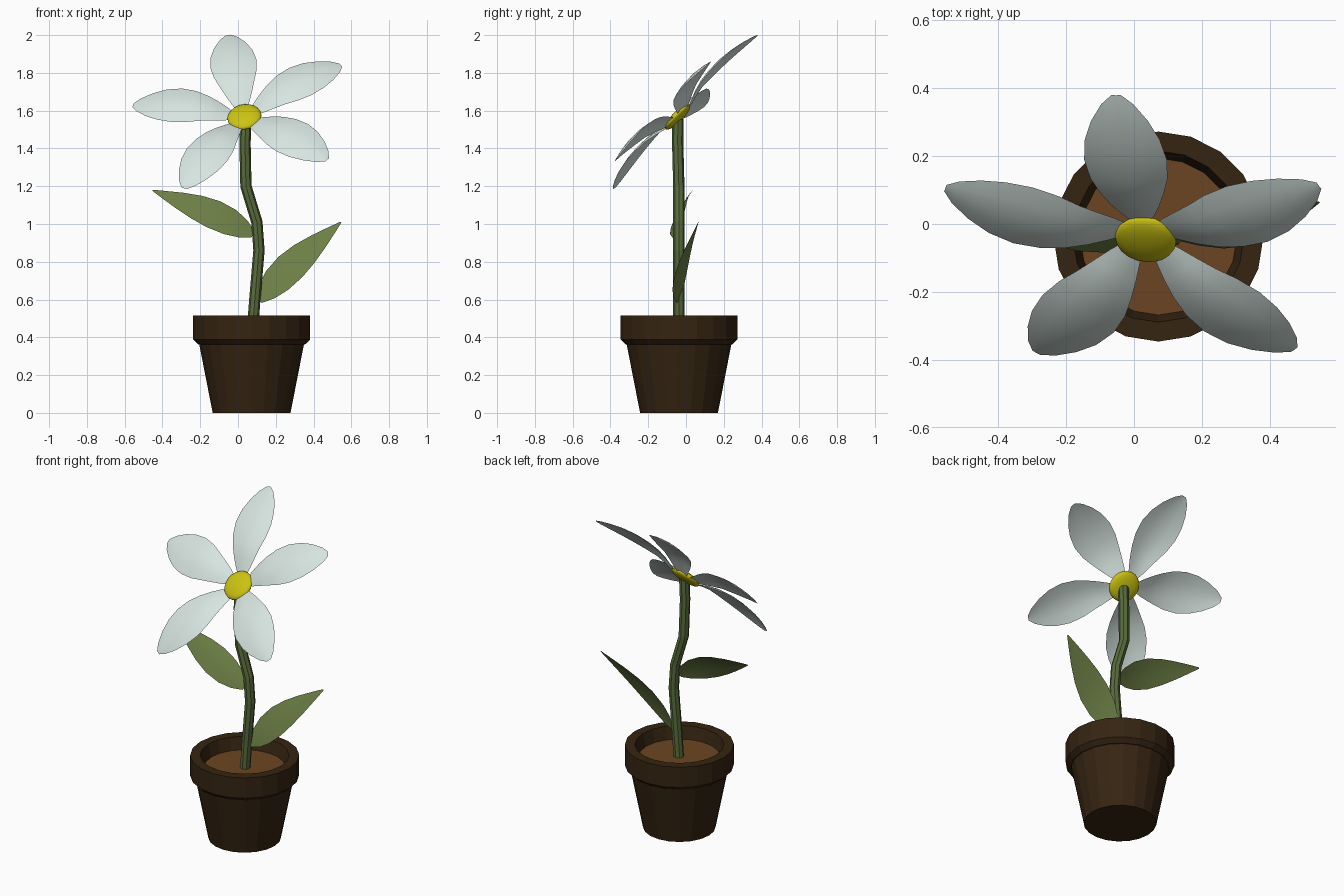
import bpy, bmesh, math
from mathutils import Vector, Matrix

if "Cube" in bpy.data.objects:
    bpy.data.objects.remove(bpy.data.objects["Cube"])


def material(name, rgb):
    m = bpy.data.materials.new(name)
    m.diffuse_color = (*rgb, 1)
    m.use_nodes = True
    m.node_tree.nodes["Principled BSDF"].inputs["Base Color"].default_value = m.diffuse_color
    return m


POT = material("pot_brown", (0.036, 0.018, 0.006))
SOIL = material("soil_brown", (0.15, 0.06, 0.016))
STEM = material("stem_green", (0.1, 0.15, 0.045))
LEAF = material("leaf_green", (0.15, 0.21, 0.06))
PETAL = material("petal_white", (0.68, 0.78, 0.74))
YELLOW = material("centre_yellow", (0.6, 0.55, 0.006))


def add_object(name, bm, mat, smooth=False, fix_normals=True):
    if fix_normals:
        bmesh.ops.recalc_face_normals(bm, faces=bm.faces)
    for f in bm.faces:
        f.smooth = smooth
    me = bpy.data.meshes.new(name)
    bm.to_mesh(me)
    bm.free()
    me.materials.append(mat)
    ob = bpy.data.objects.new(name, me)
    bpy.context.collection.objects.link(ob)
    return ob


def lathe(name, profile, centre, mat, sides=20):
    bm = bmesh.new()
    vs = [bm.verts.new((r, 0, z)) for r, z in profile]
    es = [bm.edges.new(p) for p in zip(vs, vs[1:])]
    bmesh.ops.spin(bm, geom=vs + es, cent=(0, 0, 0), axis=(0, 0, 1),
                   angle=math.tau, steps=sides, use_duplicate=False)
    bmesh.ops.remove_doubles(bm, verts=bm.verts, dist=1e-4)
    ob = add_object(name, bm, mat)
    ob.location = centre
    return ob


def blade(name, origin, axis, normal, stations, mat):
    """Thin curved blade; each station is (distance, half width, centre height, edge height)."""
    axis = axis.normalized()
    side = normal.cross(axis).normalized()
    normal = axis.cross(side)
    bm = bmesh.new()
    rows = []
    for d, w, h, e in stations:
        row = []
        for s in (-1, -0.5, 0, 0.5, 1):
            height = h + (e - h) * s * s
            row.append(bm.verts.new(origin + axis * d + side * (w * s) + normal * height))
        rows.append(row)
    for a, b in zip(rows, rows[1:]):
        for i in range(4):
            bm.faces.new((a[i], b[i], b[i + 1], a[i + 1]))
    bm.normal_update()
    if sum((f.normal for f in bm.faces), Vector()).dot(normal) < 0:
        bmesh.ops.reverse_faces(bm, faces=bm.faces)
    return add_object(name, bm, mat, smooth=True, fix_normals=False)


# Pot with a stepped rim, and the soil inside it
base = (0.072, -0.037, 0)
lathe("pot", [(0, 0), (0.206, 0), (0.277, 0.362), (0.285, 0.364), (0.309, 0.388),
              (0.309, 0.515), (0.252, 0.515), (0.228, 0.43), (0, 0.42)], base, POT)
lathe("soil", [(0, 0.44), (0.231, 0.44)], base, SOIL)

# Bent stem, an eight-sided tube
path = [(0.076, -0.038, 0.43), (0.089, -0.038, 0.6), (0.111, -0.038, 0.86),
        (0.1, -0.038, 1.01), (0.042, -0.038, 1.2), (0.037, -0.044, 1.43),
        (0.042, -0.043, 1.555)]
bm = bmesh.new()
rings = []
for i, p in enumerate(path):
    d = Vector(path[min(i + 1, len(path) - 1)]) - Vector(path[max(i - 1, 0)])
    rot = Vector((0, 0, 1)).rotation_difference(d)
    rings.append([bm.verts.new(Vector(p) + rot @ Vector((0.03 * math.cos(k * math.tau / 8),
                 0.03 * math.sin(k * math.tau / 8), 0))) for k in range(8)])
for a, b in zip(rings, rings[1:]):
    for k in range(8):
        bm.faces.new((a[k], a[k - 1], b[k - 1], b[k]))
bm.faces.new(rings[0])
bm.faces.new(rings[-1])
add_object("stem", bm, STEM)

# Two leaves, lower edge turned forward, bowed towards the front
leaf_shape = [(0, 0.022, 0.0, 0.0), (0.06, 0.06, 0.014, 0.01), (0.14, 0.086, 0.028, 0.022),
              (0.24, 0.093, 0.034, 0.028), (0.34, 0.08, 0.03, 0.026), (0.44, 0.055, 0.021, 0.018),
              (0.53, 0.027, 0.01, 0.008), (0.6, 0.004, 0.0, 0.0)]
for name, root, tip, facing in (
        ("right_leaf", (0.11, -0.038, 0.595), (0.545, 0.065, 1.01), (-0.32, -0.89, 0.32)),
        ("left_leaf", (0.08, -0.045, 0.945), (-0.452, 0.035, 1.178), (0.2, -0.88, 0.44))):
    root, tip = Vector(root), Vector(tip)
    k = (tip - root).length / 0.6
    shape = [(d * k, w * (0.95 if k < 1 else 1), h, e) for d, w, h, e in leaf_shape]
    blade(name, root, tip - root, Vector(facing), shape, LEAF)

# Flower frame: facing up and to the front
n = Vector((-0.13, -0.705, 0.697)).normalized()
e1 = (Vector((1, 0, 0)) - n * n.x).normalized()
e2 = n.cross(e1)
hub = Vector((0.025, -0.048, 1.583))

# Five petals, arched along their length and tucked under the centre
petal_shape = [(0.06, 0.03, -0.02, -0.022), (0.1, 0.05, -0.005, -0.01), (0.15, 0.071, 0.018, 0.006),
               (0.21, 0.093, 0.036, 0.02), (0.28, 0.115, 0.045, 0.025), (0.36, 0.124, 0.046, 0.026),
               (0.44, 0.112, 0.039, 0.022), (0.51, 0.085, 0.026, 0.014), (0.57, 0.048, 0.011, 0.005),
               (0.602, 0.014, 0.0, -0.001)]
for i, deg in enumerate((97.5, 29.5, -41.5, -121.5, 166.5)):
    a = math.radians(deg)
    blade(f"petal_{i + 1}", hub, e1 * math.cos(a) + e2 * math.sin(a), n, petal_shape, PETAL)

# Flattened yellow centre
bm = bmesh.new()
bmesh.ops.create_uvsphere(bm, u_segments=20, v_segments=10, radius=1)
frame = Matrix((e1, e2, n)).transposed().to_4x4()
bmesh.ops.transform(bm, verts=bm.verts, matrix=Matrix.Translation((0.034, -0.045, 1.567))
                    @ frame @ Matrix.Diagonal((0.091, 0.091, 0.026, 1)))
add_object("flower_centre", bm, YELLOW, smooth=True)
